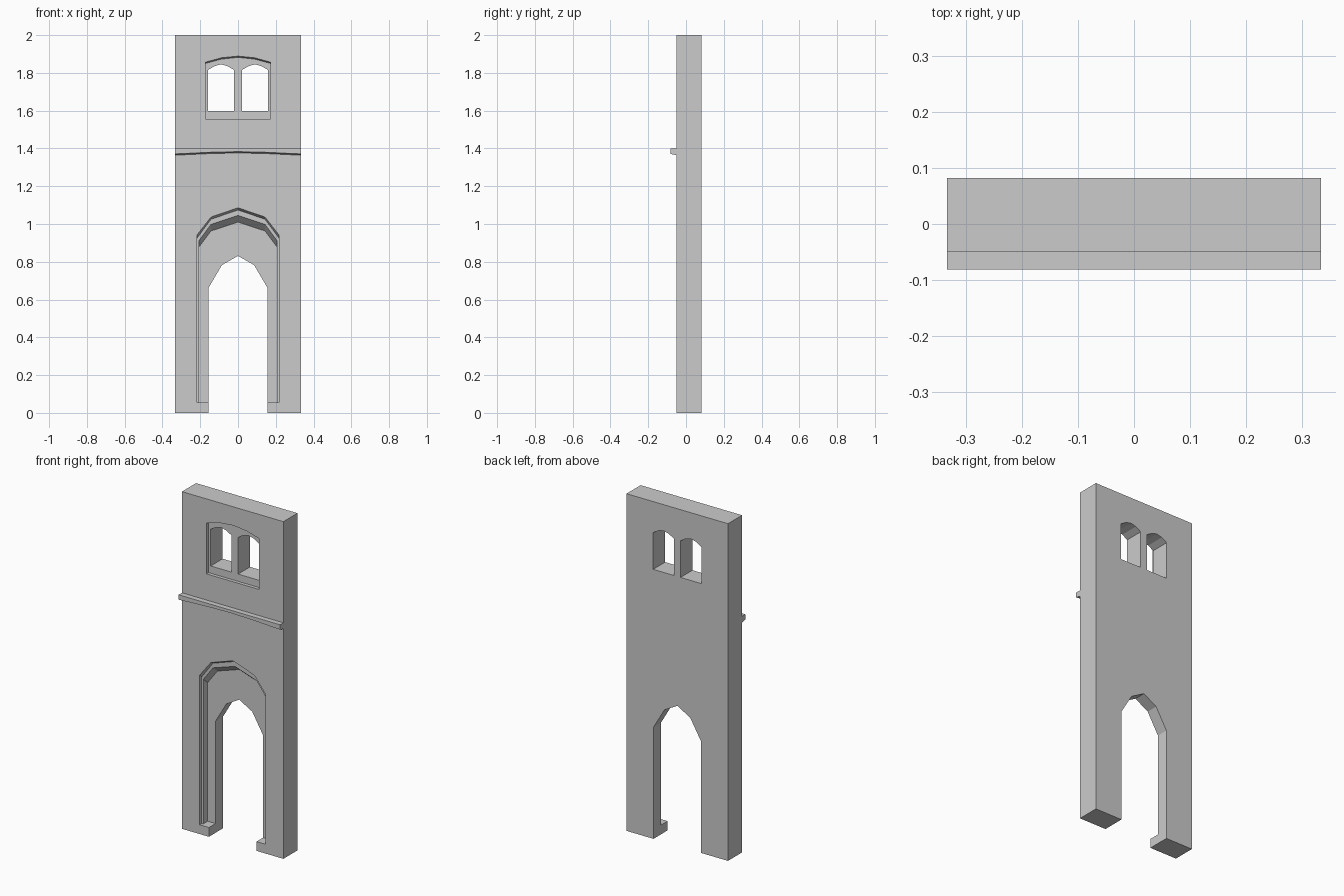
import bpy, bmesh

if "Cube" in bpy.data.objects:
    bpy.data.objects.remove(bpy.data.objects["Cube"])

FRONT, BACK = -0.05, 0.082


def loft(name, rings):
    """Closed solid through rings of (y, [(x, z), ...]) with equal point counts."""
    bm = bmesh.new()
    loops = [[bm.verts.new((x, y, z)) for x, z in pts] for y, pts in rings]
    n = len(loops[0])
    for a, b in zip(loops, loops[1:]):
        for i in range(n):
            j = (i + 1) % n
            bm.faces.new((a[i], a[j], b[j], b[i]))
    bm.faces.new(loops[0])
    bm.faces.new(loops[-1])
    bmesh.ops.recalc_face_normals(bm, faces=bm.faces)
    me = bpy.data.meshes.new(name)
    bm.to_mesh(me)
    bm.free()
    ob = bpy.data.objects.new(name, me)
    bpy.context.collection.objects.link(ob)
    return ob


def arch(w, base, spring, sx, shoulder, peak, cx=0.0):
    """Five-point pointed arch outline on straight jambs."""
    half = [(-w, base), (-w, spring), (-sx, shoulder)]
    pts = half + [(0, peak)] + [(-x, z) for x, z in reversed(half)]
    return [(x + cx, z) for x, z in pts]


def cut(target, cutter):
    cutter.hide_render = True
    mod = target.modifiers.new("cut", 'BOOLEAN')
    mod.operation = 'DIFFERENCE'
    mod.solver = 'EXACT'
    mod.object = cutter
    bpy.context.view_layer.objects.active = target
    bpy.ops.object.modifier_apply(modifier=mod.name)
    bpy.data.objects.remove(cutter)


# Wall slab
slab = [(-0.333, 0), (0.333, 0), (0.333, 2), (-0.333, 2)]
wall = loft("wall", [(FRONT, slab), (BACK, slab)])

# Stepped doorway recess with splayed arch soffits
outer = arch(0.217, 0.055, 0.942, 0.143, 1.037, 1.086)
cut(wall, loft("door_recess", [
    (-0.1, outer),
    (FRONT, outer),
    (-0.03, arch(0.217, 0.055, 0.925, 0.143, 1.025, 1.074)),
    (-0.03, arch(0.207, 0.055, 0.912, 0.143, 0.998, 1.045)),
    (0.012, arch(0.207, 0.055, 0.878, 0.143, 0.963, 1.010))]))

# Doorway opening
door = arch(0.156, -0.1, 0.662, 0.085, 0.783, 0.831)
cut(wall, loft("door_opening", [(-0.1, door), (0.15, door)]))

# Shallow window recess
panel = arch(0.172, 1.555, 1.857, 0.088, 1.880, 1.889)
cut(wall, loft("window_recess", [
    (-0.1, panel), (FRONT, panel),
    (-0.03, arch(0.172, 1.555, 1.850, 0.088, 1.873, 1.882))]))

# Pair of window lights
for cx in (-0.09, 0.09):
    light = arch(0.068, 1.598, 1.816, 0.034, 1.836, 1.845, cx)
    cut(wall, loft("window_light", [(-0.1, light), (0.15, light)]))


# String course with a gently arched, sloping underside
def course(drop):
    half = [(-0.333, 1.40), (-0.333, 1.371 - drop), (-0.143, 1.380 - drop)]
    return half + [(0, 1.383 - drop)] + [(-x, z) for x, z in reversed(half)]


loft("string_course", [(-0.081, course(0)), (FRONT, course(0.007))])
